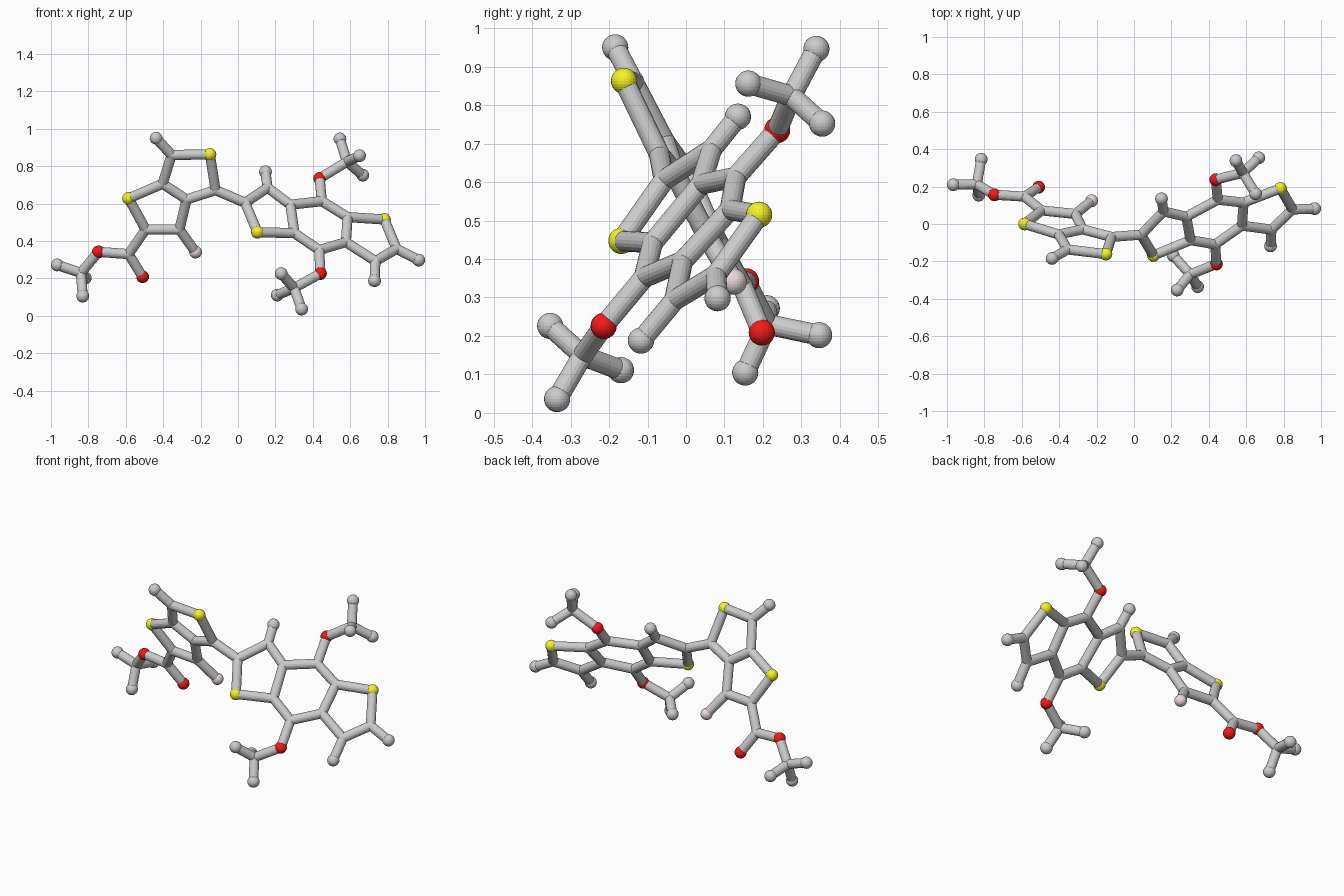
import bpy, bmesh
from mathutils import Vector, Matrix

if "Cube" in bpy.data.objects:
    bpy.data.objects.remove(bpy.data.objects["Cube"])

R_STICK, R_BALL = 0.027, 0.034

# flat fused-ring halves: height of each plane in y from x and z
def left(x, z):
    return (x, -0.105 * (x + 0.585) - 0.488 * (z - 0.63), z)

def right(x, z):
    return (x, -0.168 + 0.438 * (x - 0.104) + 0.891 * (z - 0.448), z)

carbon = {
    # left ring pair
    "a1": left(-.355, .86), "a2": left(-.12, .672), "a3": left(-.275, .622),
    "a4": left(-.403, .706), "a5": left(-.494, .462), "a6": left(-.313, .462),
    "a7": left(-.585, .33), "a8": (-.84, .212, .23),
    # right ring trio
    "b1": right(.038, .605), "b2": right(.158, .685), "b3": right(.28, .594),
    "b4": right(.448, .613), "b5": right(.586, .528), "b6": right(.577, .394),
    "b7": right(.434, .352), "b8": right(.302, .442), "b9": right(.735, .293),
    "b10": right(.848, .358),
    # side group centres
    "m1": (.582, .274, .824), "m2": (.30, -.269, .149),
}
tips = {
    "h1": (-.438, -.184, .95), "h2": (-.966, .21, .272), "h3": (-.817, .346, .202),
    "h4": (-.83, .154, .105), "h5": (.147, .135, .77), "h6": (.73, -.117, .188),
    "h7": (.966, .082, .298), "h8": (.545, .339, .946), "h9": (.65, .162, .856),
    "h10": (.667, .354, .752), "h11": (.231, -.353, .226), "h12": (.34, -.335, .036),
    "h13": (.21, -.169, .111),
}
yellow = {"s1": (-.15, -.161, .863), "s2": (-.585, 0, .628),
          "s3": (.104, -.168, .447), "s4": (.783, .19, .515)}
red = {"o1": (-.51, .197, .209), "o2": (-.746, .156, .342),
       "o3": (.437, .237, .735), "o4": (.441, -.214, .226)}
pink = {"f1": (-.227, .124, .341)}
pos = {**carbon, **tips, **yellow, **red, **pink}

chains = ["h1 a1 s1 a2 a3 a4 a1", "a4 s2 a5 a6 a3", "a6 f1", "a5 a7 o1", "a7 o2 a8 h2",
          "h3 a8 h4", "a2 b1 b2 b3 b4 b5 b6 b7 b8 s3 b1", "b3 b8", "b2 h5",
          "b5 s4 b10 b9 b6", "b9 h6", "b10 h7", "b4 o3 m1 h8", "h9 m1 h10",
          "b7 o4 m2 h11", "h12 m2 h13"]

def finish(bm, name, color=None):
    me = bpy.data.meshes.new(name)
    bm.to_mesh(me)
    bm.free()
    ob = bpy.data.objects.new(name, me)
    bpy.context.collection.objects.link(ob)
    if color:
        mat = bpy.data.materials.new(name + "_colour")
        mat.diffuse_color = color
        mat.use_nodes = True
        mat.node_tree.nodes["Principled BSDF"].inputs["Base Color"].default_value = mat.diffuse_color
        me.materials.append(mat)
    return ob

def balls(name, points, radius, color=None):
    bm = bmesh.new()
    for p in points.values():
        bmesh.ops.create_uvsphere(bm, u_segments=24, v_segments=14, radius=radius,
                                  matrix=Matrix.Translation(p))
    return finish(bm, name, color)

# connecting rods
bm = bmesh.new()
for chain in chains:
    keys = chain.split()
    for a, b in zip(keys, keys[1:]):
        p, q = Vector(pos[a]), Vector(pos[b])
        d = q - p
        m = Matrix.Translation((p + q) / 2) @ d.to_track_quat('Z', 'Y').to_matrix().to_4x4()
        bmesh.ops.create_cone(bm, cap_ends=True, segments=18, radius1=R_STICK,
                              radius2=R_STICK, depth=d.length, matrix=m)
finish(bm, "rods")

# joints and balls
balls("rod_joints", carbon, R_STICK * 1.03)
balls("end_balls", tips, R_BALL)
balls("yellow_balls", yellow, R_BALL, (.9, .9, .02, 1))
balls("red_balls", red, R_BALL, (.9, .01, .01, 1))
balls("pink_ball", pink, R_BALL, (.85, .7, .72, 1))
